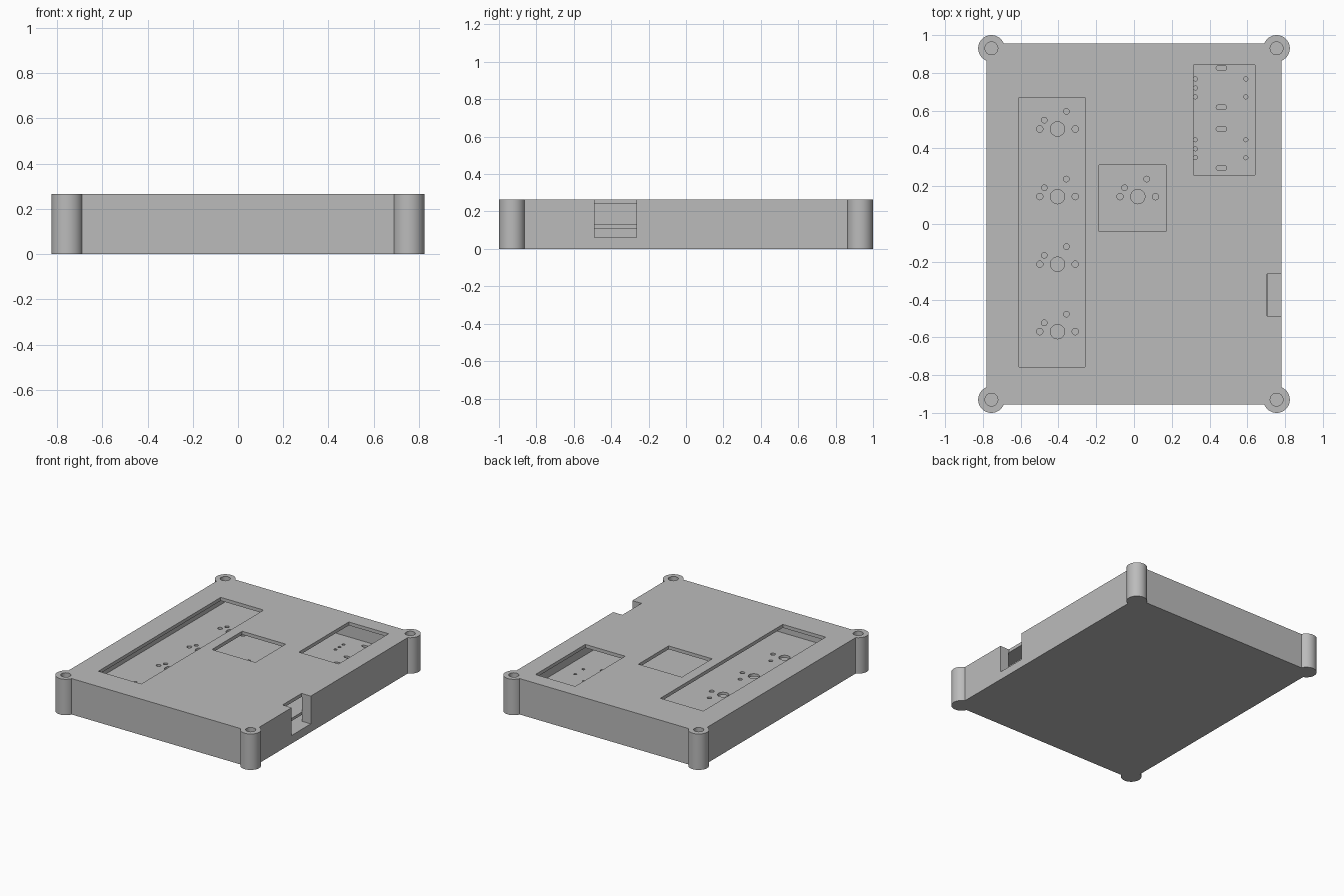
import bpy, bmesh
from math import cos, sin, pi, radians

if "Cube" in bpy.data.objects:
    bpy.data.objects.remove(bpy.data.objects["Cube"], do_unlink=True)

grey = bpy.data.materials.new("plain grey")
grey.use_nodes = True
colour = (0.5, 0.5, 0.5, 1)
grey.diffuse_color = colour
for node in grey.node_tree.nodes:
    if node.type == 'BSDF_PRINCIPLED':
        node.inputs["Base Color"].default_value = colour


# Outlines
def rect(x0, x1, y0, y1):
    return [(x0, y0), (x1, y0), (x1, y1), (x0, y1)]


def slot(x, y, r, half=0.0, n=24):
    """Circle, or a rounded slot when half is the offset of its end centres."""
    pts = []
    for end in (0, 1):
        cx = x + (half if end == 0 else -half)
        steps = n // 2 + (1 if half else 0)
        for i in range(steps):
            a = -pi / 2 + pi * end + 2 * pi * i / n
            pts.append((cx + r * cos(a), y + r * sin(a)))
    return pts


# Vertical prisms, several per object
def prisms(name, outlines, z0, z1):
    bm = bmesh.new()
    for pts in outlines:
        lower = [bm.verts.new((x, y, z0)) for x, y in pts]
        upper = [bm.verts.new((x, y, z1)) for x, y in pts]
        bm.faces.new(lower[::-1])
        bm.faces.new(upper)
        for i in range(len(pts)):
            j = (i + 1) % len(pts)
            bm.faces.new((lower[i], lower[j], upper[j], upper[i]))
    bmesh.ops.recalc_face_normals(bm, faces=bm.faces)
    mesh = bpy.data.meshes.new(name)
    bm.to_mesh(mesh)
    bm.free()
    mesh.materials.append(grey)
    obj = bpy.data.objects.new(name, mesh)
    bpy.context.collection.objects.link(obj)
    return obj


def combine(obj, other, operation):
    mod = obj.modifiers.new("combine", 'BOOLEAN')
    mod.operation = operation
    mod.solver = 'EXACT'
    mod.object = other
    bpy.context.view_layer.objects.active = obj
    bpy.ops.object.modifier_apply(modifier=mod.name)
    bpy.data.objects.remove(other, do_unlink=True)


def smooth(obj):
    bpy.ops.object.select_all(action='DESELECT')
    obj.select_set(True)
    bpy.context.view_layer.objects.active = obj
    bpy.ops.object.shade_smooth_by_angle(angle=radians(30))


TOP, LID, FLOOR = 0.265, 0.24, 0.06
corners = [(sx * 0.755, sy * 0.93) for sx in (-1, 1) for sy in (-1, 1)]

# Hollow case with round corner posts
case = prisms("case", [rect(-0.78, 0.78, -0.955, 0.955)], 0, TOP)
combine(case, prisms("posts", [slot(x, y, 0.07, n=48) for x, y in corners], 0, TOP), 'UNION')
combine(case, prisms("cavity", [rect(-0.71, 0.71, -0.885, 0.885)], FLOOR, LID), 'DIFFERENCE')

# Screw holes, lid windows and side port
combine(case, prisms("screw_holes", [slot(x, y, 0.034, n=32) for x, y in corners], 0.06, 0.3), 'DIFFERENCE')
windows = [rect(-0.61, -0.26, -0.757, 0.67),
           rect(-0.185, 0.17, -0.04, 0.313),
           rect(0.315, 0.64, 0.26, 0.842)]
combine(case, prisms("windows", windows, 0.2, 0.3), 'DIFFERENCE')
combine(case, prisms("port", [rect(0.705, 0.9, -0.488, -0.265)], FLOOR, 0.3), 'DIFFERENCE')
smooth(case)

# Inner mounting plate
plate = prisms("mounting_plate", [rect(-0.71, 0.71, -0.885, 0.885)], 0.11, 0.13)
holes = []
for x, y in [(-0.405, 0.503), (-0.405, 0.145), (-0.405, -0.213), (-0.405, -0.57), (0.02, 0.145)]:
    holes.append(slot(x, y, 0.038))
    for dx, dy, r in [(-0.094, 0, 0.017), (0.094, 0, 0.017), (-0.07, 0.047, 0.015), (0.047, 0.093, 0.015)]:
        holes.append(slot(x + dx, y + dy, r, n=16))

# Controller pin holes and tie slots, in two matching groups
for y in (0.72, 0.398):
    for dy in (-0.047, 0, 0.048):
        holes.append(slot(0.325, y + dy, 0.011, n=12))
        if dy:
            holes.append(slot(0.592, y + dy, 0.011, n=12))
    for dy in (-0.102, 0.105):
        holes.append(slot(0.463, y + dy, 0.013, half=0.015, n=16))
combine(plate, prisms("plate_holes", holes, 0.09, 0.15), 'DIFFERENCE')
smooth(plate)
